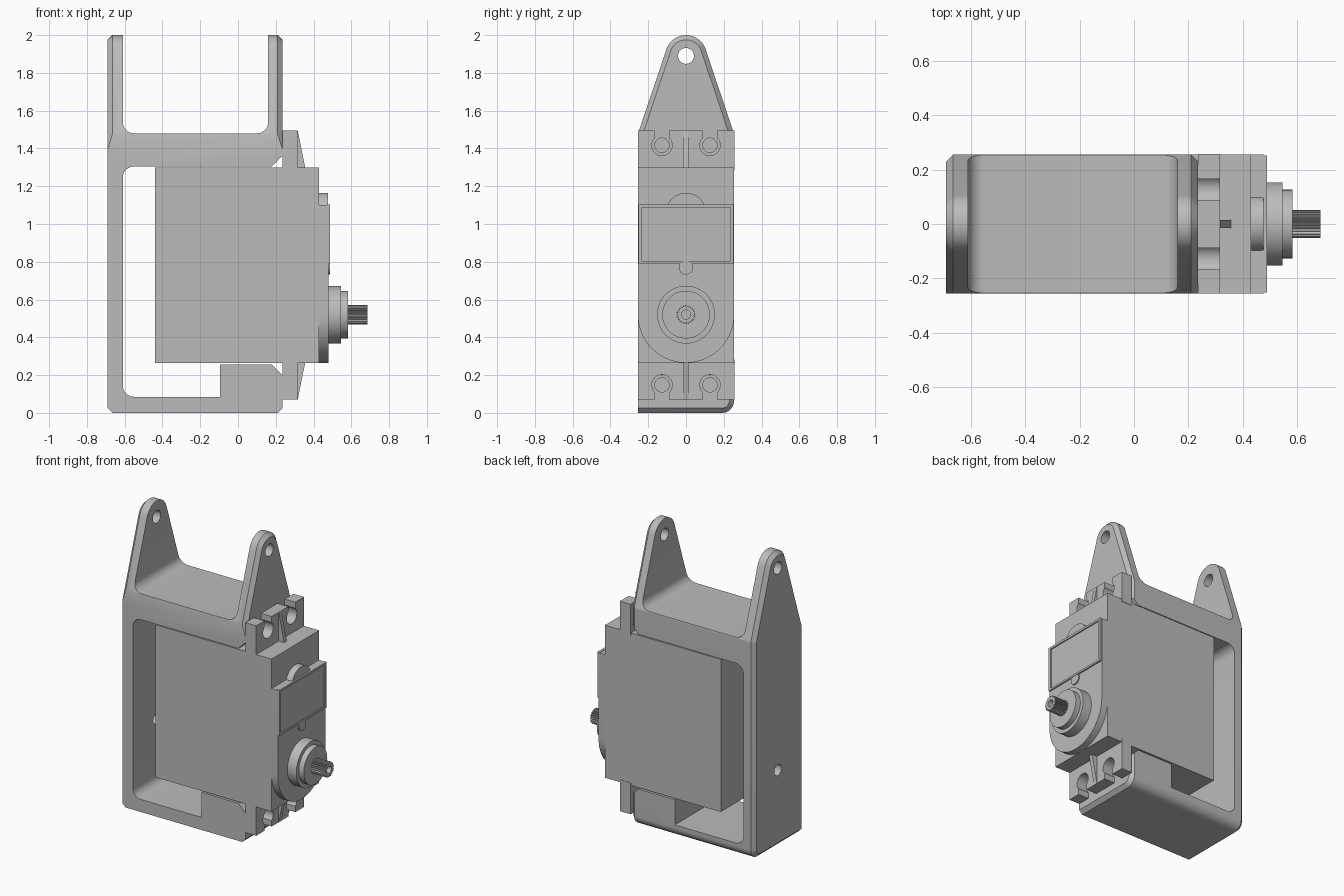
import bpy, bmesh
from math import sin, cos, pi, radians, atan2, acos, hypot
from mathutils import Vector

if "Cube" in bpy.data.objects:
    bpy.data.objects.remove(bpy.data.objects["Cube"])

grey = bpy.data.materials.new("light_grey")
grey.use_nodes = True
grey.diffuse_color = (0.5, 0.5, 0.5, 1)
grey.node_tree.nodes["Principled BSDF"].inputs["Base Color"].default_value = (0.5, 0.5, 0.5, 1)


def loft(name, loops):
    """Closed solid through matching loops of 3D points."""
    bm = bmesh.new()
    rings = [[bm.verts.new(p) for p in loop] for loop in loops]
    n = len(rings[0])
    for a, b in zip(rings, rings[1:]):
        for i in range(n):
            j = (i + 1) % n
            bm.faces.new((a[i], a[j], b[j], b[i]))
    bm.faces.new(rings[0][::-1])
    bm.faces.new(rings[-1])
    bmesh.ops.recalc_face_normals(bm, faces=bm.faces)
    mesh = bpy.data.meshes.new(name)
    bm.to_mesh(mesh)
    bm.free()
    mesh.materials.append(grey)
    obj = bpy.data.objects.new(name, mesh)
    bpy.context.collection.objects.link(obj)
    return obj


def along_x(name, pts, x0, x1):
    return loft(name, [[(x, y, z) for y, z in pts] for x in (x0, x1)])


def along_y(name, pts, y0, y1):
    return loft(name, [[(x, y, z) for x, z in pts] for y in (y0, y1)])


def box(name, x0, x1, y0, y1, z0, z1):
    return along_x(name, [(y0, z0), (y1, z0), (y1, z1), (y0, z1)], x0, x1)


def arc(cy, cz, r, a0, a1, n):
    return [(cy + r * cos(a0 + (a1 - a0) * i / n), cz + r * sin(a0 + (a1 - a0) * i / n))
            for i in range(n + 1)]


def disc(name, cy, cz, r, x0, x1, n=48):
    return along_x(name, arc(cy, cz, r, 0, 2 * pi, n)[:-1], x0, x1)


def rounded(corners, n=8):
    """Polygon whose corners (x, z, radius) are filleted at right angles."""
    pts = []
    for i, (x, z, r) in enumerate(corners):
        p = Vector((x, z))
        if not r:
            pts.append((x, z))
            continue
        a = (Vector(corners[i - 1][:2]) - p).normalized() * r
        b = (Vector(corners[(i + 1) % len(corners)][:2]) - p).normalized() * r
        for k in range(n + 1):
            t = pi / 2 * k / n
            pts.append(tuple(p + a * (1 - sin(t)) + b * (1 - cos(t))))
    return pts


def boolean(obj, tools, operation="DIFFERENCE"):
    """Apply each tool to the part, then discard the tool."""
    for tool in tools:
        mod = obj.modifiers.new("cut", "BOOLEAN")
        mod.operation, mod.solver, mod.object = operation, "EXACT", tool
        bpy.context.view_layer.update()
        dg = bpy.context.evaluated_depsgraph_get()
        mesh = bpy.data.meshes.new_from_object(obj.evaluated_get(dg))
        obj.modifiers.clear()
        obj.data = mesh
        bpy.data.objects.remove(tool)


# Main dimensions
LEFT, RIGHT, HALF = -0.69, 0.235, 0.255
AXIS, EAR_Z, MID_Z = 0.52, 1.89, 0.7825
SCREWS = [(y, z) for y in (-0.127, 0.127) for z in (1.417, 0.148)]


# Bracket: side profile limited by a tapered, chamfered silhouette
def silhouette(x, inset):
    sy, sz, r, top = 0.225, 1.47, 0.03, 0.11
    slope = atan2(EAR_Z - sz, -sy) - acos((r - top) / hypot(sy, EAR_Z - sz))
    ly, lz = -sy - 0.1 * sin(slope), sz - 0.1 * cos(slope)
    pts = arc(0.19, 0.065, 0.065 - inset, -pi / 2, 0, 10)
    pts += arc(sy, sz, r - inset, 0, slope, 4)
    pts += arc(0, EAR_Z, top - inset, slope, pi - slope, 20)
    pts += arc(ly, lz, r - inset, pi - slope, pi, 4)
    pts += arc(ly, r, r - inset, pi, 1.5 * pi, 4)
    return [(x, y, z) for y, z in pts]


bracket = along_y("bracket", rounded([
    (LEFT, -0.1, 0), (RIGHT, -0.1, 0), (RIGHT, 0.2, 0), (0.18, 0.255, 0),
    (-0.095, 0.255, 0), (-0.095, 0.085, 0), (-0.61, 0.085, 0.06), (-0.61, 1.305, 0.06),
    (0.18, 1.305, 0), (RIGHT, 1.36, 0), (RIGHT, 2.1, 0), (0.16, 2.1, 0),
    (0.16, 1.48, 0.06), (-0.61, 1.48, 0.06), (-0.61, 2.1, 0), (LEFT, 2.1, 0)]), -HALF, 0.3)
c = 0.025
outline = loft("outline", [silhouette(LEFT, c), silhouette(LEFT + c, 0),
                           silhouette(RIGHT - c, 0), silhouette(RIGHT, c)])
boolean(bracket, [outline], "INTERSECT")
boolean(bracket, [disc("ear_hole", 0, EAR_Z, 0.042, -1, 1),
                  disc("pivot_hole", 0, AXIS, 0.038, -1, -0.5)])
boolean(bracket, [disc("pilot_hole", y, z, 0.038, 0.08, 0.4, 32) for y, z in SCREWS])

# Motor case
box("motor_case", -0.44, 0.43, -HALF, HALF, 0.265, 1.3)

# Mounting flanges with open screw slots, and a gusset on each
for name, s in (("upper", 1), ("lower", -1)):
    lo, hi = sorted((MID_Z + s * 0.5, MID_Z + s * 0.7125))
    flange = box(name + "_flange", RIGHT, 0.315, -HALF, 0.258, lo, hi)
    for y in (-0.127, 0.127):
        z0, z1 = sorted((MID_Z + s * 0.634, MID_Z + s * 0.8))
        boolean(flange, [disc("screw_hole", y, MID_Z + s * 0.634, 0.054, 0, 1, 32),
                         box("slot", 0, 1, y - 0.038, y + 0.038, z0, z1)])
    along_y(name + "_gusset", [(0.31, MID_Z + s * 0.51), (0.357, MID_Z + s * 0.51),
                               (0.316, MID_Z + s * 0.7125), (0.31, MID_Z + s * 0.7125)],
            -0.014, 0.014)

# Gearbox cover: straight top with a round lower end
along_x("gearbox_cover", arc(0, AXIS, HALF, pi, 2 * pi, 40) + [(HALF, 1.1), (-HALF, 1.1)],
        0.42, 0.478)
disc("upper_boss", 0, 1.06, 0.105, 0.42, 0.476)
disc("small_boss", 0, 0.77, 0.038, 0.47, 0.486, 32)

# Raised label plate with a recessed panel
label = box("label_plate", 0.47, 0.488, -0.252, 0.252, 0.792, 1.103)
boolean(label, [box("label_recess", 0.48, 0.6, -0.235, 0.235, 0.805, 1.088)])

# Output bearing steps and splined shaft
disc("bearing_base", 0, AXIS, 0.153, 0.47, 0.545, 64)
disc("bearing_step", 0, AXIS, 0.126, 0.54, 0.582, 64)
TEETH = 24
spline = []
for i in range(TEETH * 4):
    a, r = 2 * pi * i / (TEETH * 4), 0.051 if i % 4 < 2 else 0.043
    spline.append((r * cos(a), AXIS + r * sin(a)))
shaft = along_x("splined_shaft", spline, 0.575, 0.685)
boolean(shaft, [disc("shaft_bore", 0, AXIS, 0.024, 0.6, 0.8, 24)])

# Smooth the round surfaces and keep the edges crisp
for obj in bpy.context.collection.objects:
    if obj.type == "MESH" and grey.name in obj.data.materials:
        bpy.ops.object.select_all(action="DESELECT")
        obj.select_set(True)
        bpy.context.view_layer.objects.active = obj
        bpy.ops.object.shade_smooth_by_angle(angle=radians(25))
